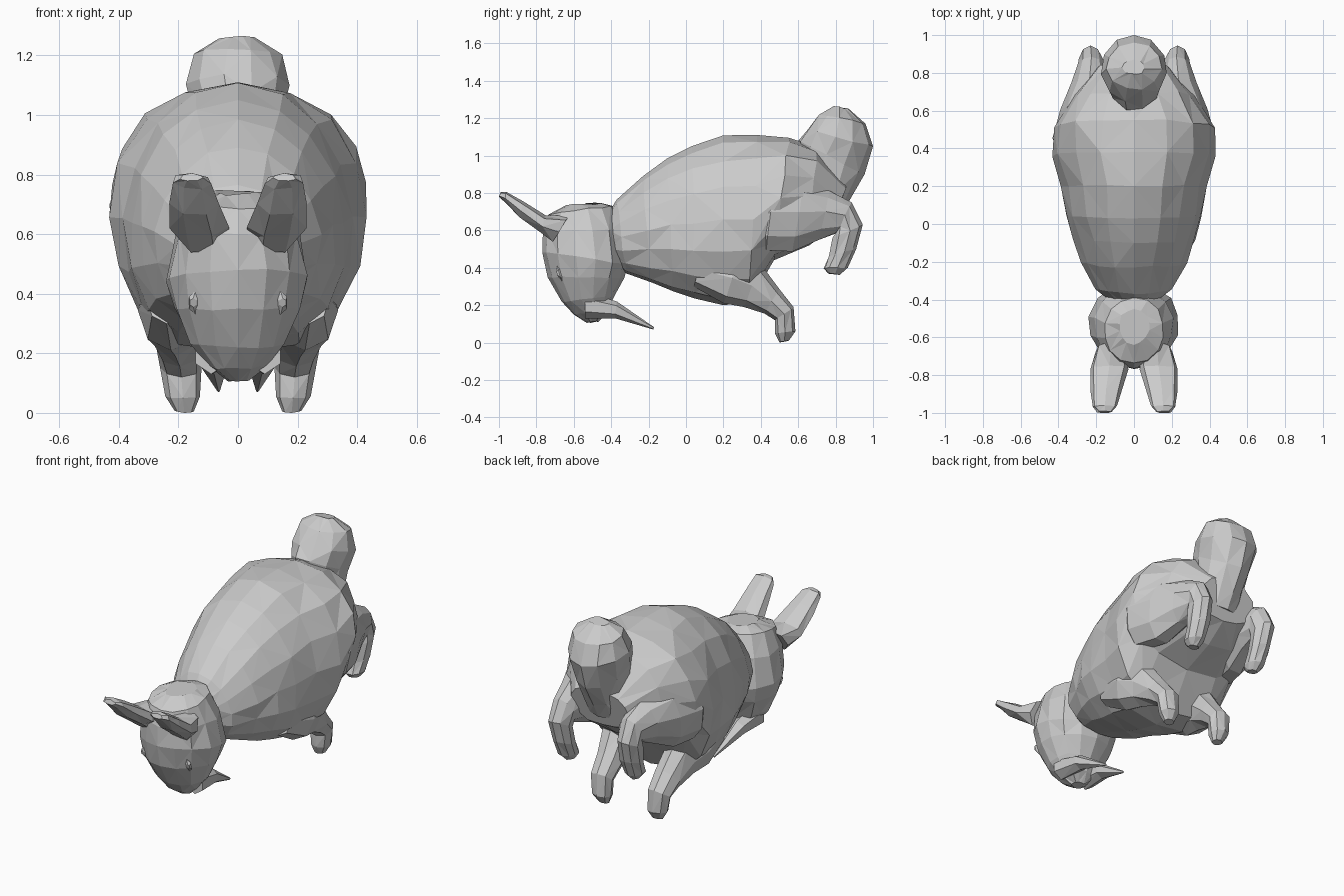
import bpy, bmesh, math, random
from mathutils import Vector

random.seed(4)
grey = bpy.data.materials.new("light_grey")
grey.diffuse_color = (0.6, 0.6, 0.6, 1)


def loft(name, rings, sides=10, jitter=0.008, power=1.0, low_power=None):
    """Rings: (y, z of one edge, y, z of opposite edge, half width, x centre, taper)."""
    bm = bmesh.new()
    loops = []
    for r in rings:
        a, b = Vector((0, r[0], r[1])), Vector((0, r[2], r[3]))
        mid, half = (a + b) / 2, (a - b) / 2
        x0 = r[5] if len(r) > 5 else 0
        taper = r[6] if len(r) > 6 else 0
        loop = []
        for i in range(sides):
            t = 2 * math.pi * i / sides
            c, s = math.cos(t), math.sin(t)
            e = low_power if low_power and c < 0 else power
            s = 0 if i in (0, sides / 2) else s
            x = r[4] * math.copysign(abs(s) ** e, s) * (1 - taper * c)
            p = mid + half * c + Vector((x0 + x, 0, 0))
            if 0 < i != sides / 2:
                p += Vector([random.uniform(-jitter, jitter) for _ in range(3)])
            loop.append(bm.verts.new(p))
        loops.append(loop)
    for k, (lo, hi) in enumerate(zip(loops, loops[1:])):
        for i in range(sides):
            j = (i + 1) % sides
            q = (lo[i], lo[j], hi[j], hi[i])
            # alternate the diagonals for an irregular faceted skin
            if (i + k) % 2:
                bm.faces.new((q[0], q[1], q[2]))
                bm.faces.new((q[0], q[2], q[3]))
            else:
                bm.faces.new((q[0], q[1], q[3]))
                bm.faces.new((q[1], q[2], q[3]))
    bm.faces.new(loops[0])
    bm.faces.new(loops[-1])
    bmesh.ops.recalc_face_normals(bm, faces=bm.faces)
    mesh = bpy.data.meshes.new(name)
    bm.to_mesh(mesh)
    bm.free()
    mesh.materials.append(grey)
    ob = bpy.data.objects.new(name, mesh)
    bpy.context.collection.objects.link(ob)
    return ob


def pair(name, rings, sides=7, jitter=0.004):
    """Loft on the +x side, mirrored to -x."""
    ob = loft(name, rings, sides, jitter)
    ob.modifiers.new("mirror", 'MIRROR').use_mirror_merge = False


# Torso, rising from the neck to the rump, with a broad flat belly
loft("torso", [
    (-.43, .67, -.38, .43, .12),
    (-.37, .765, -.32, .37, .2, 0, .05),
    (-.23, .89, -.18, .32, .275, 0, .1),
    (-.1, .985, -.07, .275, .325, 0, .1),
    (.03, 1.05, .05, .235, .36, 0, .08),
    (.2, 1.108, .2, .2, .385, 0, .06),
    (.38, 1.11, .34, .215, .43),
    (.55, 1.095, .47, .44, .425),
    (.7, 1.045, .66, .52, .32),
    (.86, .86, .79, .62, .19)], 16, 0.007, 0.95, 0.7)

# Head, hanging down from crown to muzzle
loft("head", [
    (-.64, .735, -.45, .745, .08),
    (-.735, .685, -.39, .73, .16),
    (-.765, .6, -.33, .6, .207, 0, .06),
    (-.768, .48, -.31, .42, .238, 0, .08),
    (-.74, .35, -.33, .345, .213, 0, .06),
    (-.665, .22, -.385, .245, .16),
    (-.6, .15, -.42, .165, .1),
    (-.53, .105, -.47, .115, .035)], 14, 0.006)

# Raised round tail
loft("tail", [
    (.83, .68, .66, .72, .13),
    (.88, .77, .62, .9, .14),
    (.955, .9, .6, 1.08, .155),
    (1.0, 1.05, .64, 1.14, .175),
    (.96, 1.17, .71, 1.225, .145),
    (.87, 1.25, .79, 1.265, .06)], 11, 0.006)

# Ears, broad at the brow, sweeping forward and up
pair("ear", [
    (-.62, .68, -.72, .53, .085, .12),
    (-.75, .68, -.78, .585, .105, .13),
    (-.87, .755, -.885, .665, .085, .147),
    (-.96, .805, -.97, .75, .07, .154),
    (-.99, .805, -1.0, .775, .04, .155)], 7)

# Pointed tufts under the chin
pair("chin_tuft", [
    (-.54, .27, -.54, .13, .06, .09),
    (-.37, .22, -.38, .13, .05, .08),
    (-.17, .082, -.175, .07, .005, .065)], 6, 0)

# Front legs, folded back under the chest
pair("front_leg", [
    (.1, .48, .04, .3, .07, .24),
    (.3, .48, .2, .21, .11, .225),
    (.4, .42, .31, .19, .095, .21),
    (.5, .285, .42, .155, .08, .195),
    (.575, .19, .475, .12, .07, .19),
    (.585, .06, .475, .05, .06, .185),
    (.55, .01, .5, .0, .03, .18)], 8, 0.003)

# Hind legs: haunch, hock and dangling foot
pair("hind_leg", [
    (.37, .78, .35, .55, .04, .34),
    (.47, .85, .43, .48, .12, .31),
    (.63, .85, .57, .475, .125, .27),
    (.77, .81, .71, .54, .095, .235),
    (.885, .75, .8, .58, .07, .225),
    (.945, .63, .78, .56, .065, .23),
    (.91, .5, .76, .46, .06, .225),
    (.865, .4, .735, .4, .055, .22),
    (.82, .36, .76, .37, .03, .22)], 9, 0.004)

# Eyes, set low on the cheeks
pair("eye", [
    (-.66, .42, -.64, .33, .02, .12),
    (-.69, .41, -.665, .33, .025, .143),
    (-.695, .385, -.685, .355, .012, .15)], 6, 0)
